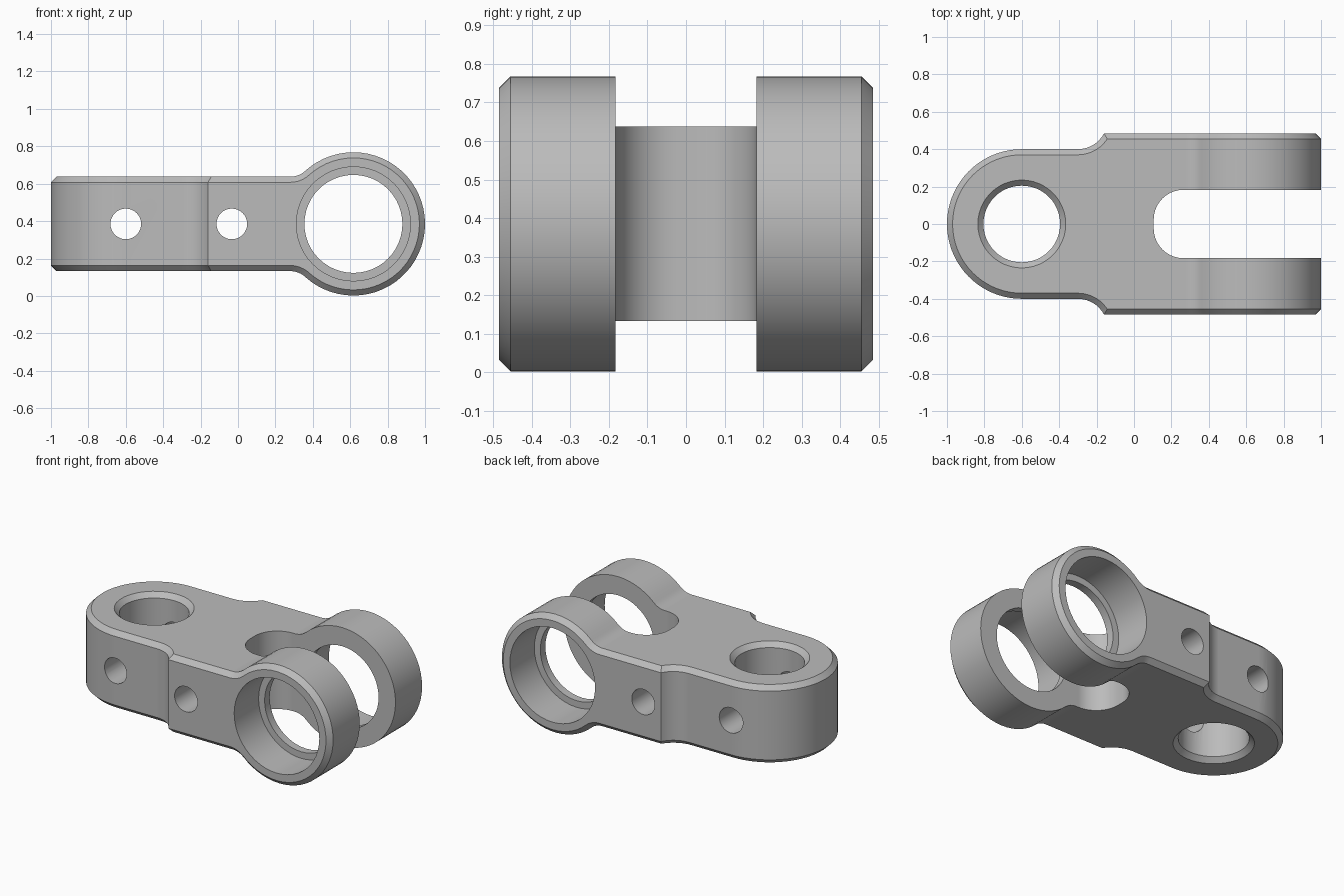
import bpy, bmesh
from math import sin, cos, pi, radians, asin, atan2
from mathutils import Matrix, Vector

cube = bpy.data.objects.get("Cube")
if cube:
    bpy.data.objects.remove(cube)

MID = 0.385                       # height of the centre plane
HALF_T, HALF_W = 0.2525, 0.485    # half thickness and half width
RING_X, RING_R = 0.617, 0.383     # fork eye
EYE_X, EYE_R = -0.6, 0.4          # rounded tail
CHAMFER = 0.03


def arc(cx, cy, r, a0, a1, n):
    """Points along an arc, angles in radians."""
    steps = [a0 + (a1 - a0) * i / n for i in range(n + 1)]
    return [(cx + r * cos(a), cy + r * sin(a)) for a in steps]


def mirrored(half):
    """Close a half outline by reflecting it across the first axis."""
    low = [(x, -y) for x, y in reversed(half) if abs(y) > 1e-5]
    return half + low


def make(name, bm, matrix):
    bmesh.ops.recalc_face_normals(bm, faces=bm.faces)
    bm.transform(matrix)
    mesh = bpy.data.meshes.new(name)
    bm.to_mesh(mesh)
    bm.free()
    obj = bpy.data.objects.new(name, mesh)
    bpy.context.collection.objects.link(obj)
    return obj


def prism(name, outline, half, matrix):
    bm = bmesh.new()
    base = bm.faces.new([bm.verts.new((x, y, -half)) for x, y in outline])
    top = bmesh.ops.extrude_face_region(bm, geom=[base], use_keep_orig=True)
    moved = [v for v in top["geom"] if isinstance(v, bmesh.types.BMVert)]
    bmesh.ops.translate(bm, verts=moved, vec=(0, 0, 2 * half))
    return make(name, bm, matrix)


def lathe(name, profile, matrix, n=48):
    """Solid of revolution from (radius, height) pairs."""
    bm = bmesh.new()
    rings = [[bm.verts.new((x, y, h)) for x, y in arc(0, 0, r, 0, 2 * pi, n)[:-1]]
             for r, h in profile]
    for a, b in zip(rings, rings[1:]):
        for i in range(n):
            j = (i + 1) % n
            bm.faces.new((a[i], a[j], b[j], b[i]))
    bm.faces.new(rings[0])
    bm.faces.new(rings[-1])
    return make(name, bm, matrix)


def combine(obj, tool, operation):
    mod = obj.modifiers.new("cut", "BOOLEAN")
    mod.object, mod.operation, mod.solver = tool, operation, "EXACT"
    tool.hide_render = True
    bpy.context.view_layer.update()
    graph = bpy.context.evaluated_depsgraph_get()
    result = bpy.data.meshes.new_from_object(obj.evaluated_get(graph))
    obj.modifiers.clear()
    obj.data = result
    bpy.data.objects.remove(tool)


def upright(x):
    return Matrix.Translation((x, 0, MID))


def sideways(x):
    return upright(x) @ Matrix.Rotation(pi / 2, 4, "X")


# Plan outline: rounded tail, concave flare, wide fork
flare_x, rise, run = -0.3, HALF_W - EYE_R, 0.14
flare_r = (run ** 2 + rise ** 2) / (2 * rise)
plan = arc(EYE_X, 0, EYE_R, pi, pi / 2, 18)
plan += arc(flare_x, EYE_R + flare_r, flare_r, -pi / 2, -pi / 2 + asin(run / flare_r), 8)
plan.append((1.2, HALF_W))

# Side outline: flat bar blending through a fillet into the ring
fillet_x = 0.28
dx = RING_X - fillet_x
fillet_r = (dx ** 2 + HALF_T ** 2 - RING_R ** 2) / (2 * (RING_R - HALF_T))
lean = atan2(HALF_T + fillet_r, dx)
side = [(-1.2, HALF_T)]
side += arc(fillet_x, HALF_T + fillet_r, fillet_r, -pi / 2, -lean, 6)
side += arc(RING_X, 0, RING_R, pi - lean, 0, 22)[1:]

# Body: the two outlines crossed
body = prism("fork_link", mirrored(plan), 0.6, upright(0))
profile_block = prism("profile_block", mirrored(side), 0.7, sideways(0))
combine(body, profile_block, "INTERSECT")

# Chamfer around the whole outer rim
bm = bmesh.new()
bm.from_mesh(body.data)
bmesh.ops.remove_doubles(bm, verts=bm.verts, dist=1e-5)
rim = [e for e in bm.edges if len(e.link_faces) == 2 and e.calc_face_angle(0) > 1.4]
bmesh.ops.bevel(bm, geom=rim, offset=CHAMFER, segments=1, affect="EDGES",
                clamp_overlap=False)
bm.to_mesh(body.data)
bm.free()

# Fork slot with a rounded end
slot_h, slot_r, slot_x = 0.183, 0.16, 0.105
slot = arc(slot_x + slot_r, slot_h - slot_r, slot_r, pi, pi / 2, 10) + [(1.3, slot_h)]
combine(body, prism("slot_cutter", mirrored(slot), 0.6, upright(0)), "DIFFERENCE")

# Stepped bores through the fork eyes
seat, lip, bore_r, hole_r = 0.6, 0.235, 0.305, 0.262
bore = [(bore_r, -seat), (bore_r, -lip), (hole_r, -lip),
        (hole_r, lip), (bore_r, lip), (bore_r, seat)]
combine(body, lathe("bore_cutter", bore, sideways(RING_X)), "DIFFERENCE")

# Vertical pin hole, countersunk at both ends
pin_r, reach = 0.205, HALF_T + 0.03
pin = [(pin_r + 2 * CHAMFER, -reach), (pin_r, CHAMFER - HALF_T),
       (pin_r, HALF_T - CHAMFER), (pin_r + 2 * CHAMFER, reach)]
combine(body, lathe("pin_cutter", pin, upright(EYE_X)), "DIFFERENCE")

# Small cross holes
for x in (EYE_X, -0.033):
    cross = [(0.082, -0.7), (0.082, 0.7)]
    combine(body, lathe("cross_hole_cutter", cross, sideways(x), 32), "DIFFERENCE")

# Plain grey metal
grey = bpy.data.materials.new("grey metal")
grey.use_nodes = True
colour = (0.5, 0.5, 0.5, 1)
grey.diffuse_color = colour
grey.node_tree.nodes["Principled BSDF"].inputs["Base Color"].default_value = colour
body.data.materials.clear()
body.data.materials.append(grey)
for poly in body.data.polygons:
    poly.material_index = 0

# Smooth curves, crisp edges
bpy.ops.object.select_all(action="DESELECT")
body.select_set(True)
bpy.context.view_layer.objects.active = body
bpy.ops.object.shade_smooth_by_angle(angle=radians(30))
weighted = body.modifiers.new("weighted_normals", "WEIGHTED_NORMAL")
weighted.keep_sharp = True
